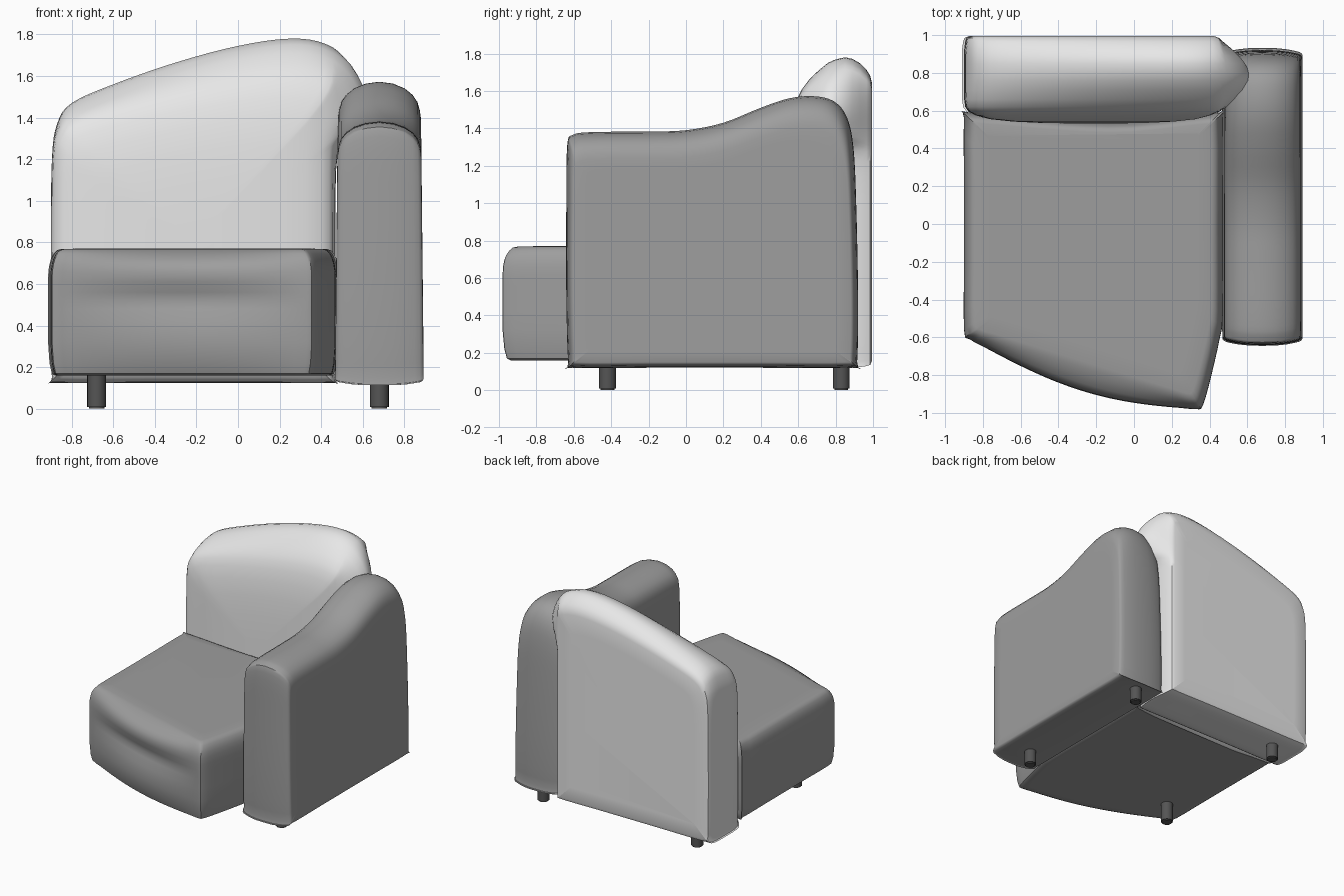
import bpy, bmesh, math
from mathutils import Vector

if "Cube" in bpy.data.objects:
    bpy.data.objects.remove(bpy.data.objects["Cube"], do_unlink=True)


def material(name, value):
    mat = bpy.data.materials.new(name)
    mat.use_nodes = True
    colour = (value, value, value, 1)
    mat.diffuse_color = colour
    mat.node_tree.nodes["Principled BSDF"].inputs["Base Color"].default_value = colour
    return mat


light_fabric = material("light grey fabric", 0.8)
dark_fabric = material("mid grey fabric", 0.34)
leg_paint = material("dark grey leg", 0.09)


def smooth_loop(points, steps=4):
    """Closed Catmull-Rom curve through 2D points."""
    pts = [Vector(p) for p in points]
    n, out = len(pts), []
    for i in range(n):
        a, b, c, d = (pts[(i + k) % n] for k in (-1, 0, 1, 2))
        for s in range(steps):
            t = s / steps
            out.append(b + 0.5 * t * (c - a + t * (2 * a - 5 * b + 4 * c - d
                                                   + t * (3 * (b - c) + d - a))))
    return out


def finish(name, bm, mat, angle=40):
    bmesh.ops.recalc_face_normals(bm, faces=bm.faces)
    mesh = bpy.data.meshes.new(name)
    bm.to_mesh(mesh)
    bm.free()
    mesh.materials.append(mat)
    obj = bpy.data.objects.new(name, mesh)
    bpy.context.collection.objects.link(obj)
    bpy.ops.object.select_all(action='DESELECT')
    obj.select_set(True)
    bpy.context.view_layer.objects.active = obj
    bpy.ops.object.shade_smooth_by_angle(angle=math.radians(angle))
    return obj


def loft(name, rings, mat):
    """Skin equal-length rings and close both ends."""
    bm = bmesh.new()
    rows = [[bm.verts.new(p) for p in ring] for ring in rings]
    n = len(rows[0])
    for low, high in zip(rows, rows[1:]):
        for i in range(n):
            j = (i + 1) % n
            bm.faces.new((low[i], low[j], high[j], high[i]))
    bm.faces.new(rows[0])
    bm.faces.new(rows[-1])
    return finish(name, bm, mat)


# Arm: side profile (y, z) lofted across x with a crowned top
arm_profile = smooth_loop([
    (-.61, .12), (-.63, .15), (-.64, .5), (-.64, 1.0), (-.635, 1.31), (-.605, 1.365),
    (-.5, 1.38), (-.2, 1.383), (0, 1.39), (.2, 1.43), (.4, 1.51), (.55, 1.56),
    (.68, 1.572), (.79, 1.545), (.86, 1.46), (.895, 1.3), (.91, 1.0), (.92, .5),
    (.915, .15), (.89, .12), (.4, .12), (-.2, .12)])


def arm_ring(x, drop, lift, ends, cap=1):
    ring = []
    for y, z in arm_profile:
        z = .12 + lift + (z - .12) * (1 - (drop + lift) / 1.3)
        y = .14 + (y - .14) * ends * cap
        z = .7 + (z - .7) * cap
        ring.append((.68 + (x - .68) * (1.01 - .05 * z), y, z))
    return ring


half = [(.212, .15, .03, .95), (.207, .12, .02, .962), (.195, .085, .014, .972),
        (.17, .055, .01, .98), (.13, .028, .004, .99), (.07, .008, 0, .998)]
arm_rings = [arm_ring(.68 - .213, .15, .03, .95, .9)]
arm_rings += [arm_ring(.68 - h[0], *h[1:]) for h in half]
arm_rings.append(arm_ring(.68, 0, 0, 1))
arm_rings += [arm_ring(.68 + h[0], *h[1:]) for h in reversed(half)]
arm_rings.append(arm_ring(.68 + .213, .15, .03, .95, .9))
loft("arm", arm_rings, dark_fabric)


# Seat cushion: plan outline with a bowed front, lofted up z
def seat_ring(z, bow, scale):
    steps = 14
    front = []
    for i in range(steps + 1):
        t = i / steps
        front.append((-.87 + 1.2 * t, -.61 - .37 * t - bow * math.sin(math.pi * t)))
    outline = [(-.87, .59), (-.9, .56), (-.9, .2), (-.9, -.2), (-.9, -.56)] + front
    outline += [(.365, -.96), (.41, -.8), (.455, -.6), (.47, -.48), (.47, 0),
                (.47, .56), (.45, .59), (0, .54), (-.4, .55)]
    cx, cy = -.21, -.05
    return [(cx + (p.x - cx) * scale, cy + (p.y - cy) * scale, z)
            for p in smooth_loop(outline, 3)]


loft("seat_cushion", [seat_ring(*r) for r in [
    (.16, .05, .9), (.16, .06, .955), (.17, .07, .975), (.22, .08, .99), (.32, .09, 1),
    (.42, .08, 1), (.48, .06, 1), (.52, .05, 1), (.56, .06, 1), (.61, .08, 1),
    (.66, .088, .998), (.695, .08, .99), (.72, .065, .98), (.745, .035, .962),
    (.762, .01, .94), (.768, 0, .91), (.77, 0, .8)]], dark_fabric)

# Backrest: front outline (x, z) lofted through y, swelling over the arm
back_profile = smooth_loop([
    (-.87, .125), (-.895, .15), (-.9, .4), (-.9, .8), (-.895, 1.2), (-.87, 1.37),
    (-.8, 1.47), (-.6, 1.56), (-.3, 1.665), (0, 1.745), (.25, 1.78), (.42, 1.755),
    (.55, 1.66), (.62, 1.5), (.575, 1.36), (.48, 1.23), (.47, .8), (.47, .4),
    (.47, .15), (.45, .125), (.1, .125), (-.4, .125)])


def back_ring(y, top, swell, scale):
    ring = []
    for x, z in back_profile:
        if x > .46:
            x = .46 + (x - .46) * swell
        if z > 1.2:
            z = 1.2 + (z - 1.2) * top
        ring.append((-.21 + (x + .21) * scale, y, .8 + (z - .8) * scale))
    return ring


loft("backrest", [back_ring(*r) for r in [
    (.995, .82, 0, .8), (.994, .84, 0, .95), (.985, .86, .02, .98), (.965, .9, .12, .99),
    (.93, .95, .35, .997), (.89, .985, .6, 1), (.85, 1, .8, 1), (.8, .98, .95, 1),
    (.76, .95, 1, 1), (.71, .88, .85, 1), (.66, .8, .55, .998), (.62, .72, .25, .99),
    (.595, .67, .1, .965), (.575, .63, .02, .91), (.555, .6, 0, .8), (.542, .6, 0, .62),
    (.535, .6, 0, .4), (.532, .6, 0, .15)]], light_fabric)

# Legs: short round posts with a softened foot
for side, x in (("right", -.68), ("left", .68)):
    for end, y in (("front", -.42), ("back", .83)):
        bm = bmesh.new()
        bmesh.ops.create_cone(bm, cap_ends=True, segments=24, radius1=.045,
                              radius2=.045, depth=.18)
        bmesh.ops.translate(bm, vec=(x, y, .09), verts=bm.verts)
        foot = [e for e in bm.edges if all(v.co.z < .01 for v in e.verts)]
        bmesh.ops.bevel(bm, geom=foot, offset=.008, segments=2, affect='EDGES')
        finish(f"{end}_{side}_leg", bm, leg_paint)
